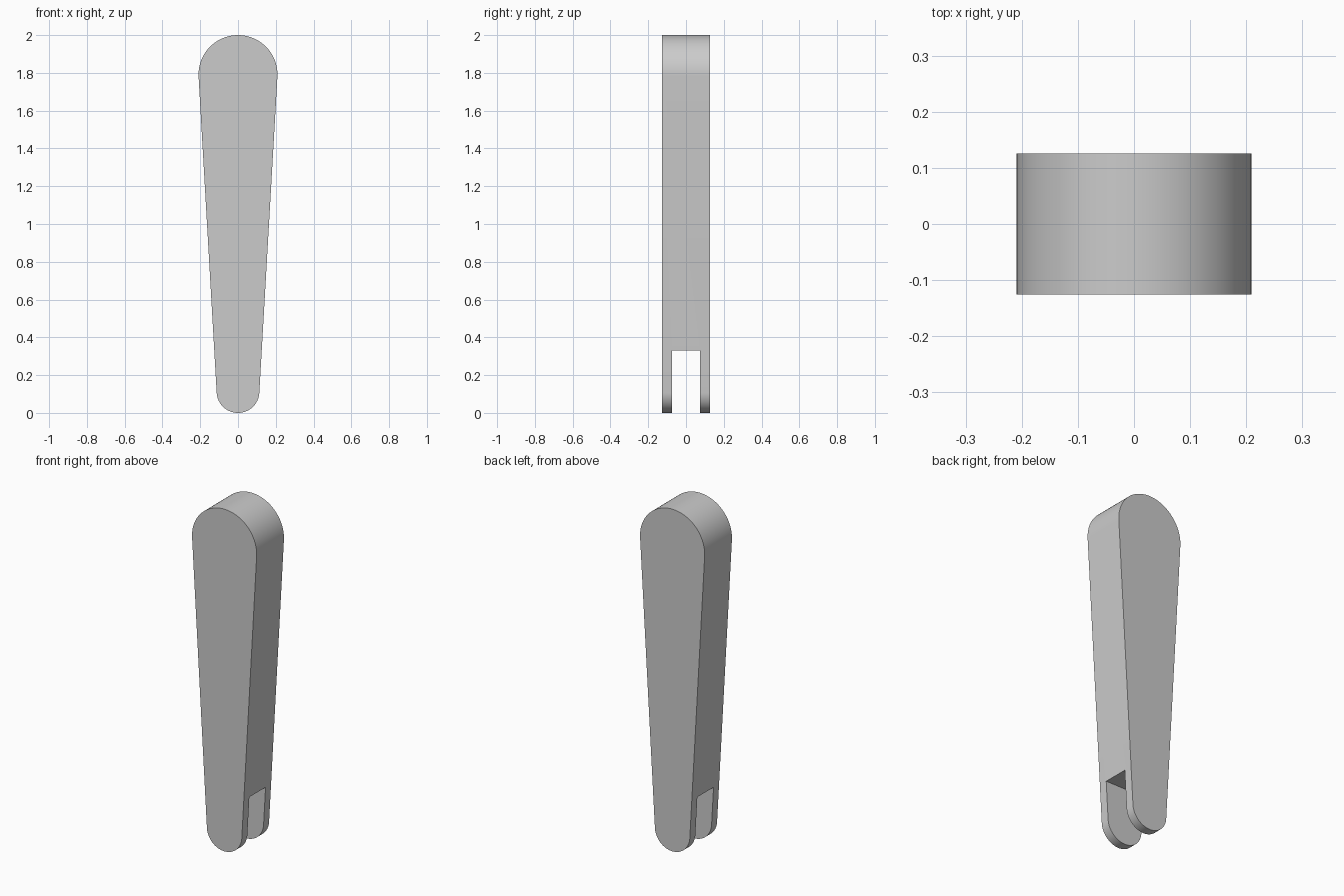
import bpy, bmesh, math

cube = bpy.data.objects.get("Cube")
if cube:
    bpy.data.objects.remove(cube, do_unlink=True)

# Overall dimensions
HEIGHT, DEPTH = 2.0, 0.252
TOP_R, BOTTOM_R = 0.209, 0.113
SLOT_WIDTH, SLOT_TOP = 0.15, 0.331
SEGMENTS = 48

grey = bpy.data.materials.new("plain grey")
grey.use_nodes = True
grey.diffuse_color = (0.6, 0.6, 0.6, 1)
grey.node_tree.nodes["Principled BSDF"].inputs["Base Color"].default_value = (0.6, 0.6, 0.6, 1)


def arc(radius, centre_z, start, end):
    """Points on an arc in the xz plane."""
    steps = [start + (end - start) * i / SEGMENTS for i in range(SEGMENTS + 1)]
    return [(radius * math.cos(a), centre_z + radius * math.sin(a)) for a in steps]


def extrude_profile(name, points, depth):
    """Extrude an xz outline along y, centred on y = 0."""
    bm = bmesh.new()
    face = bm.faces.new([bm.verts.new((x, -depth / 2, z)) for x, z in points])
    grown = bmesh.ops.extrude_face_region(bm, geom=[face])["geom"]
    verts = [g for g in grown if isinstance(g, bmesh.types.BMVert)]
    bmesh.ops.translate(bm, verts=verts, vec=(0, depth, 0))
    bmesh.ops.recalc_face_normals(bm, faces=bm.faces)
    mesh = bpy.data.meshes.new(name)
    bm.to_mesh(mesh)
    bm.free()
    mesh.materials.append(grey)
    obj = bpy.data.objects.new(name, mesh)
    bpy.context.collection.objects.link(obj)
    return obj


# Tapered arm: two round ends joined by tangent sides
top_z = HEIGHT - TOP_R
tilt = math.asin((TOP_R - BOTTOM_R) / (top_z - BOTTOM_R))
outline = arc(TOP_R, top_z, -tilt, math.pi + tilt)
outline += arc(BOTTOM_R, BOTTOM_R, math.pi + tilt, 2 * math.pi - tilt)
arm = extrude_profile("forked_arm", outline, DEPTH)

# Slot that splits the lower end into two prongs
slot = [(-1, -1), (1, -1), (1, SLOT_TOP), (-1, SLOT_TOP)]
cutter = extrude_profile("slot_cutter", slot, SLOT_WIDTH)
cutter.hide_render = True
cutter.hide_viewport = True

cut = arm.modifiers.new("Slot", 'BOOLEAN')
cut.operation = 'DIFFERENCE'
cut.solver = 'EXACT'
cut.object = cutter

# Bake the cut, remove the cutter, then smooth the round ends
bpy.context.view_layer.update()
evaluated = arm.evaluated_get(bpy.context.evaluated_depsgraph_get())
baked = bpy.data.meshes.new_from_object(evaluated)
arm.modifiers.clear()
arm.data = baked
bpy.data.objects.remove(cutter, do_unlink=True)

bpy.ops.object.select_all(action='DESELECT')
arm.select_set(True)
bpy.context.view_layer.objects.active = arm
bpy.ops.object.shade_smooth_by_angle(angle=math.radians(30))
